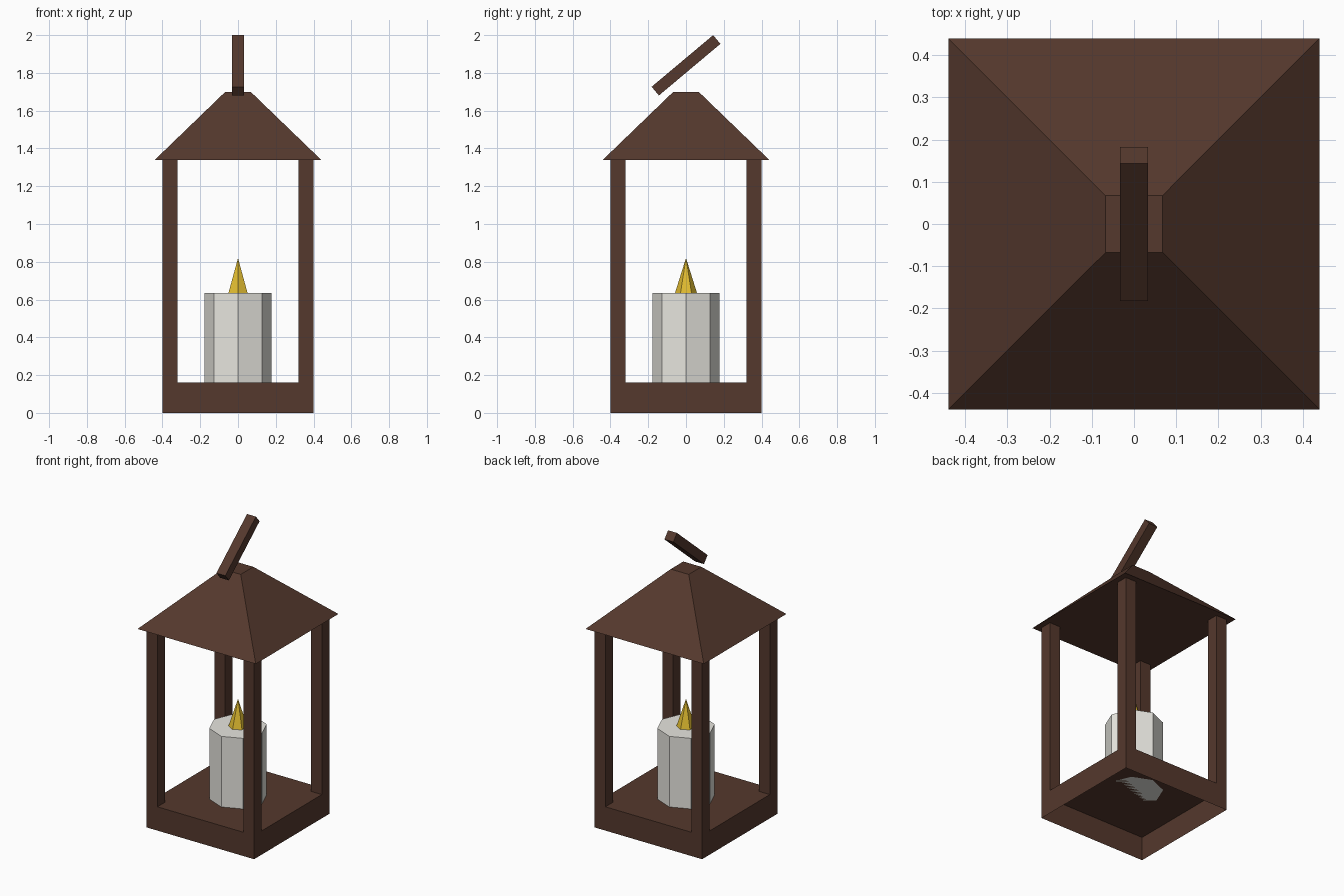
import bpy, bmesh, math
from mathutils import Matrix

if "Cube" in bpy.data.objects:
    bpy.data.objects.remove(bpy.data.objects["Cube"])


def material(name, rgb):
    m = bpy.data.materials.new(name)
    m.diffuse_color = (*rgb, 1)
    m.use_nodes = True
    m.node_tree.nodes["Principled BSDF"].inputs["Base Color"].default_value = m.diffuse_color
    return m


BROWN = material("brown", (0.09, 0.04, 0.026))
WAX = material("wax", (0.8, 0.79, 0.74))
YELLOW = material("yellow", (0.75, 0.5, 0.03))


def finish(name, bm, mat):
    me = bpy.data.meshes.new(name)
    bmesh.ops.recalc_face_normals(bm, faces=bm.faces)
    bm.to_mesh(me)
    bm.free()
    me.materials.append(mat)
    ob = bpy.data.objects.new(name, me)
    bpy.context.collection.objects.link(ob)
    return ob


def box(name, size, centre, mat, tilt=0.0, open_bottom=False):
    bm = bmesh.new()
    bmesh.ops.create_cube(bm, size=1, matrix=Matrix.Diagonal((*size, 1)))
    if open_bottom:
        low = [f for f in bm.faces if f.calc_center_median().z < -size[2] * 0.49]
        bmesh.ops.delete(bm, geom=low, context='FACES_ONLY')
    move = Matrix.Translation(centre) @ Matrix.Rotation(tilt, 4, 'X')
    ob = finish(name, bm, mat)
    ob.data.transform(move)
    return ob


def frustum(name, sides, start, r1, z1, r2, z2, mat):
    bm = bmesh.new()
    angles = [math.radians(start) + i * math.tau / sides for i in range(sides)]

    def ring(r, z):
        return [bm.verts.new((r * math.cos(a), r * math.sin(a), z)) for a in angles]
    low = ring(r1, z1)
    bm.faces.new(low)
    if r2 > 0:
        high = ring(r2, z2)
        bm.faces.new(high)
    else:
        tip = bm.verts.new((0, 0, z2))
    for i in range(sides):
        j = (i + 1) % sides
        top = [high[j], high[i]] if r2 > 0 else [tip]
        bm.faces.new([low[i], low[j], *top])
    return finish(name, bm, mat)


# base tray, hollow underneath
box("base", (0.8, 0.8, 0.16), (0, 0, 0.08), BROWN, open_bottom=True)

# four corner posts
for sx, nx in ((-1, "left"), (1, "right")):
    for sy, ny in ((-1, "front"), (1, "back")):
        box(f"{ny}_{nx}_post", (0.08, 0.08, 1.18), (sx * 0.36, sy * 0.36, 0.75), BROWN)

# hipped roof with a flat top
frustum("roof", 4, 45, 0.44 * math.sqrt(2), 1.34, 0.067 * math.sqrt(2), 1.70, BROWN)

# tilted handle bar
box("handle", (0.066, 0.425, 0.06), (0, 0, 1.84), BROWN, tilt=math.radians(40))

# candle and flame
frustum("candle", 8, 0, 0.178, 0.16, 0.178, 0.635, WAX)
frustum("flame", 6, 90, 0.058, 0.635, 0, 0.82, YELLOW)
